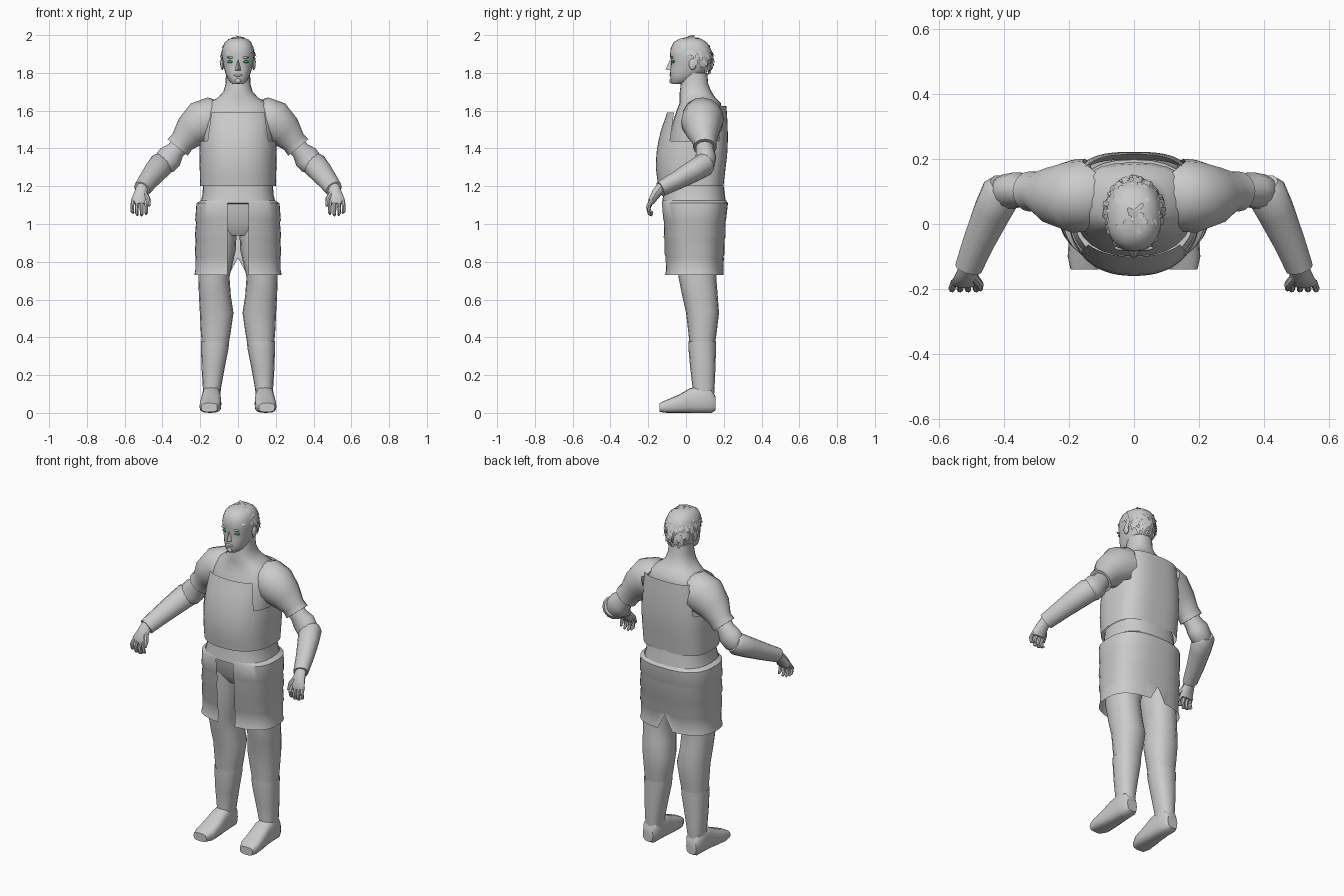
import bpy, bmesh, math, random
from mathutils import Vector, Matrix

if "Cube" in bpy.data.objects:
    bpy.data.objects.remove(bpy.data.objects["Cube"])

random.seed(4)


def finish(name, bm, mirror=False):
    bmesh.ops.recalc_face_normals(bm, faces=bm.faces)
    me = bpy.data.meshes.new(name)
    bm.to_mesh(me)
    bm.free()
    ob = bpy.data.objects.new(name, me)
    bpy.context.collection.objects.link(ob)
    if mirror:
        ob.modifiers.new("Mirror", 'MIRROR')
    return ob


def oval(t, p):
    f = lambda c: math.copysign(abs(c) ** (2 / p), c)
    return f(math.cos(t)), f(math.sin(t))


def skin(name, rings, closed=True, caps=True, mirror=False):
    """Bridge rows of points into a surface."""
    bm = bmesh.new()
    rows = [[bm.verts.new(p) for p in r] for r in rings]
    n = len(rows[0])
    for a, b in zip(rows, rows[1:]):
        for i in range(n if closed else n - 1):
            j = (i + 1) % n
            bm.faces.new((a[i], a[j], b[j], b[i]))
    if caps:
        bm.faces.new(rows[0])
        bm.faces.new(rows[-1])
    return finish(name, bm, mirror)


def stack(name, secs, n=20, p=2.3, caps=True, mirror=False, lengthwise=False):
    """Sections (x0, x1, a0, a1, h): horizontal, or upright along y if lengthwise."""
    rings = []
    for x0, x1, a0, a1, h in secs:
        ring = []
        for i in range(n):
            c, s = oval(2 * math.pi * i / n, p)
            x, a = (x0 + x1) / 2 + c * (x1 - x0) / 2, (a0 + a1) / 2 + s * (a1 - a0) / 2
            ring.append((x, h, a) if lengthwise else (x, a, h))
        rings.append(ring)
    return skin(name, rings, caps=caps, mirror=mirror)


def limb(name, pts, n=12, caps=True):
    """Tube along points (x, y, z, radius_a, radius_b), mirrored."""
    P = [Vector(q[:3]) for q in pts]
    rings = []
    for i, q in enumerate(pts):
        t = (P[min(i + 1, len(P) - 1)] - P[max(i - 1, 0)]).normalized()
        u = t.cross(Vector((0, 1, 0))).normalized()
        v = u.cross(t)
        rings.append([P[i] + u * q[3] * math.cos(k * 2 * math.pi / n)
                      + v * q[4] * math.sin(k * 2 * math.pi / n) for k in range(n)])
    return skin(name, rings, caps=caps, mirror=True)


def ball(name, c, r, mirror=False, seg=12):
    bm = bmesh.new()
    bmesh.ops.create_uvsphere(bm, u_segments=seg, v_segments=8, radius=1,
                              matrix=Matrix.Translation(c) @ Matrix.Diagonal((*r, 1)))
    return finish(name, bm, mirror)


def interp(table, z):
    for a, b in zip(table, table[1:]):
        if z <= b[0]:
            f = max(0, (z - a[0]) / (b[0] - a[0]))
            return [u + (v - u) * f for u, v in zip(a[1:], b[1:])]
    return table[-1][1:]


# Body and neck under the armour
stack("body", [(-w, w, f, b, z) for w, f, b, z in (
    (.17, -.09, .17, 1.16), (.18, -.1, .18, 1.4), (.19, -.07, .19, 1.54), (.185, -.05, .19, 1.6),
    (.155, -.035, .185, 1.64), (.105, -.035, .155, 1.67), (.078, -.033, .135, 1.7),
    (.066, -.028, .118, 1.74), (.064, -.02, .112, 1.8))], n=24)

# Breast and back plate: one shell with cut-outs for the arms
shape = [(1.2, .2, -.148, .198), (1.3, .203, -.16, .21), (1.38, .204, -.157, .22),
         (1.48, .2, -.138, .222), (1.59, .19, -.1, .217), (1.63, .185, -.08, .213)]
cols = 64
rows = []
for k in range(9):
    row = []
    for i in range(cols):
        t = 2 * math.pi * i / cols
        c, s = oval(t, 2.6)
        top = 1.44 if abs(c * .2) > .16 else (1.59 if s < 0 else 1.625)
        z = 1.2 + (top - 1.2) * k / 8
        w, f, b = interp(shape, z)
        c, s = oval(t, 2.3 if s < 0 else 3)
        row.append((c * w, .04 + s * ((.04 - f) if s < 0 else (b - .04)), z))
    rows.append(row)
skin("torso_plate", rows, caps=False)

# Waist and pelvis
stack("waist", [(-w, w, f, b, z) for w, f, b, z in (
    (.186, -.115, .198, 1.21), (.187, -.12, .205, 1.16), (.2, -.127, .212, 1.11),
    (.175, -.08, .18, 1.105), (.17, -.07, .17, 1.0), (.12, -.03, .13, .94))], n=28, p=2.5)

# Layered skirt, open at the front with a notch behind
rows = []
N = 22
for k, (z, w, f, b) in enumerate((
        (1.125, .195, -.127, .212), (1.11, .22, -.13, .222), (1.02, .227, -.122, .212),
        (1.01, .222, -.118, .208), (.93, .229, -.12, .21), (.92, .224, -.115, .204),
        (.84, .229, -.115, .205), (.83, .225, -.11, .2), (.755, .226, -.108, .197),
        (.73, .232, -.113, .2))):
    row = []
    for i in range(N + 1):
        t = -math.pi / 2 + .18 + (math.pi - .18) * i / N
        c, s = oval(t, 2.6)
        x = max(c, 0) * w
        if i == 0:
            x = .055
        zz = z
        if i == N:
            x, zz = 0, max(z, .82 + .001 * (9 - k))
        row.append((x, (f + b) / 2 + s * (b - f) / 2, zz))
    rows.append(row)
skin("skirt", rows, closed=False, caps=False, mirror=True)

# Legs, boots and feet
stack("thigh", [(.005, .19, -.06, .165, 1.0), (.012, .205, -.052, .168, .86),
                (.045, .21, -.04, .16, .72), (.038, .207, -.02, .168, .62),
                (.024, .202, 0, .175, .53), (.038, .197, .012, .163, .43),
                (.052, .19, .02, .152, .35)], n=16, mirror=True)
stack("boot", [(.06, .187, .025, .15, .37), (.047, .197, .012, .16, .378), (.05, .196, .013, .159, .34),
               (.07, .193, .022, .156, .24), (.09, .186, .035, .151, .13), (.095, .183, .03, .148, .08)],
      n=16, mirror=True)
stack("foot", [(.11, .175, .012, .09, .155), (.097, .187, 0, .13, .135), (.093, .19, 0, .145, .08),
               (.09, .193, 0, .13, .02), (.088, .2, 0, .095, -.04), (.09, .204, 0, .07, -.1),
               (.11, .195, .005, .052, -.14)], n=16, p=3, mirror=True, lengthwise=True)

# Arms: sleeve, cuff, elbow and forearm guard
limb("sleeve", [(.125, .095, 1.555, .1, .1), (.135, .09, 1.56, .113, .112), (.19, .085, 1.54, .115, .112),
                (.25, .09, 1.49, .092, .09), (.295, .1, 1.435, .066, .062), (.32, .1, 1.405, .069, .062)], 16)
limb("elbow", [(.295, .1, 1.43, .055, .05), (.33, .1, 1.39, .05, .048), (.36, .105, 1.355, .068, .055),
               (.385, .1, 1.325, .066, .055), (.41, .085, 1.305, .05, .05)], 14)
limb("forearm_guard", [(.395, .115, 1.325, .055, .05), (.405, .1, 1.315, .067, .06), (.435, .04, 1.28, .062, .056),
                       (.475, -.05, 1.23, .053, .047), (.508, -.135, 1.185, .046, .038)], 14)

# Hands
limb("palm", [(.506, -.125, 1.2, .03, .03), (.513, -.155, 1.165, .036, .026),
              (.521, -.18, 1.125, .044, .019), (.521, -.183, 1.108, .042, .014)], 10)
for i in range(4):
    x, d = .488 + .022 * i, (0, .008, .006, -.006)[i]
    limb("finger_%d" % (i + 1), [(x, -.18, 1.125, .011, .012), (x + .003 * (i - 1), -.2, 1.09 - d, .0105, .011),
                                 (x + .003 * (i - 1), -.193, 1.062 - d, .0095, .01),
                                 (x, -.178, 1.053 - d, .006, .006)], 7)
limb("thumb", [(.495, -.16, 1.165, .014, .014), (.475, -.185, 1.13, .013, .013),
               (.472, -.2, 1.095, .008, .008)], 8)

# Head and face
stack("head", [(-w, w, f, b, z) for w, f, b, z in (
    (.025, -.07, -.02, 1.74), (.045, -.08, .02, 1.755), (.062, -.084, .08, 1.785),
    (.073, -.083, .118, 1.82), (.08, -.078, .132, 1.855), (.086, -.085, .137, 1.89),
    (.083, -.082, .13, 1.93), (.07, -.066, .11, 1.962), (.045, -.035, .08, 1.981),
    (.015, .01, .04, 1.988))], n=24)
bm = bmesh.new()
nose = [bm.verts.new(p) for p in ((0, -.084, 1.872), (-.018, -.078, 1.812), (.018, -.078, 1.812), (0, -.108, 1.818))]
for f in ((0, 1, 3), (0, 3, 2), (1, 2, 3), (0, 2, 1)):
    bm.faces.new([nose[i] for i in f])
finish("nose", bm)
ball("lips", (0, -.08, 1.788), (.023, .008, .007))
ball("chin_beard", (0, -.078, 1.757), (.016, .01, .014))
ball("ear", (.083, .035, 1.845), (.01, .02, .03), True)
ball("brow", (.036, -.074, 1.882), (.024, .008, .006), True)
eye = ball("eye", (.038, -.066, 1.86), (.019, .01, .008), True)
green = bpy.data.materials.new("eye_green")
green.diffuse_color = (.02, .4, .05, 1)
green.use_nodes = True
green.node_tree.nodes["Principled BSDF"].inputs["Base Color"].default_value = green.diffuse_color
eye.data.materials.append(green)

# Hair: ragged cards lying over the scalp
bm = bmesh.new()
mid, size = Vector((0, .028, 1.868)), Vector((.092, .115, .124))
while len(bm.faces) < 210:
    d = Vector((random.gauss(0, 1), random.gauss(0, 1), random.gauss(0, 1))).normalized()
    p = mid + d * size
    if p.z < 1.915 - max(0, p.y + .02) * .85 or p.z < 1.8:
        continue
    nrm = Vector((d.x / size.x, d.y / size.y, d.z / size.z)).normalized()
    down = (Vector((random.uniform(-.4, .4), random.uniform(-.3, .3), -1)))
    u = (down - nrm * down.dot(nrm)).normalized()
    v = nrm.cross(u)
    l, w = random.uniform(.012, .02), random.uniform(.006, .012)
    lift = random.uniform(0, .008)
    bm.faces.new([bm.verts.new(p + u * a * l + v * b * w + nrm * (lift if a > 0 else -.002))
                  for a, b in ((-1, -1), (1, -.7), (1.2, 0), (1, .7), (-1, 1))])
finish("hair", bm)

# Smooth shading with crisp edges
for ob in bpy.data.objects:
    bpy.ops.object.select_all(action='DESELECT')
    ob.select_set(True)
    bpy.context.view_layer.objects.active = ob
    bpy.ops.object.shade_smooth_by_angle(angle=math.radians(40))
